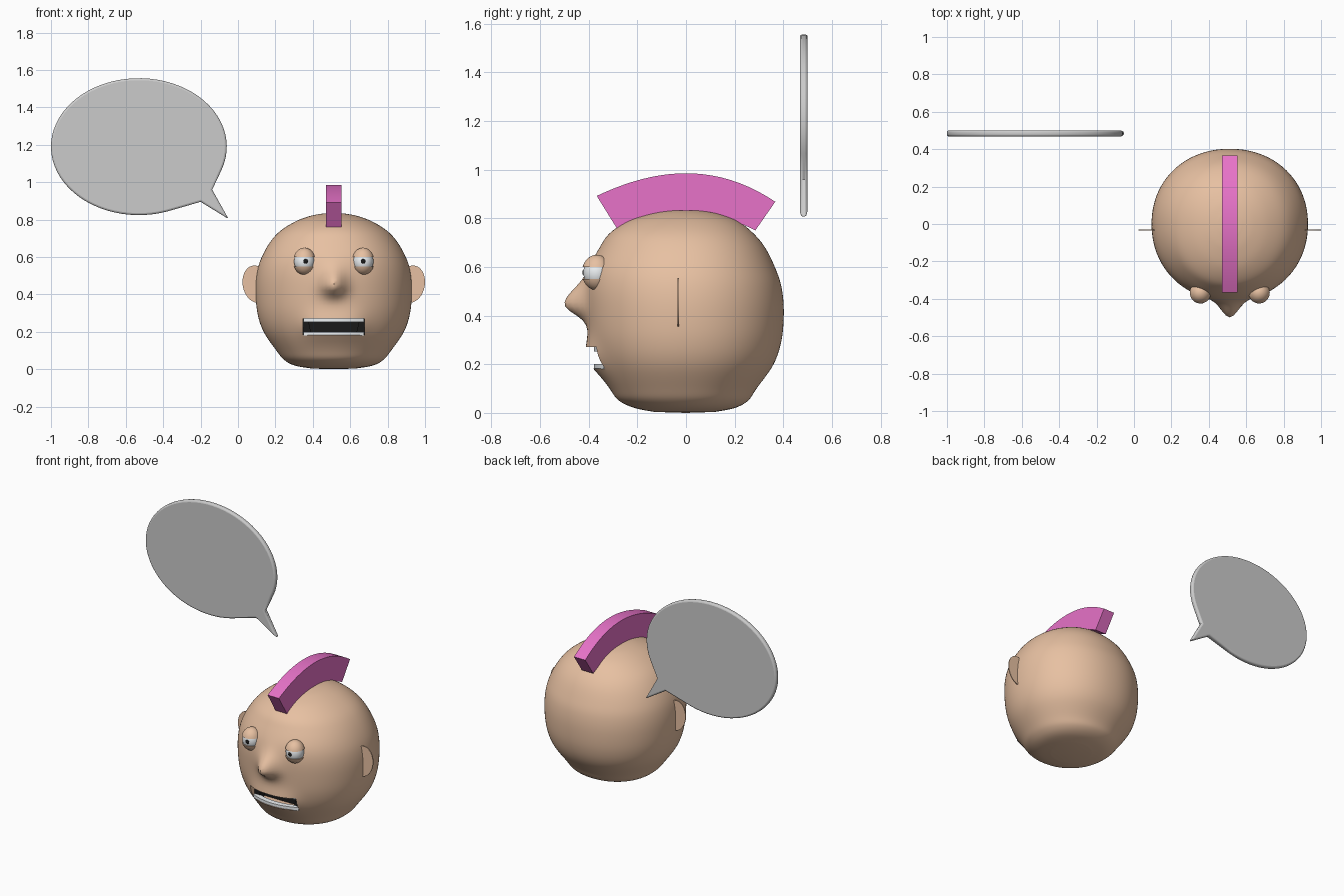
import bpy, bmesh, math
from mathutils import Matrix, Vector

if "Cube" in bpy.data.objects:
    bpy.data.objects.remove(bpy.data.objects["Cube"])

CX = 0.512  # head centre in x


def mat(name, rgb):
    m = bpy.data.materials.new(name)
    m.diffuse_color = (*rgb, 1)
    m.use_nodes = True
    m.node_tree.nodes["Principled BSDF"].inputs["Base Color"].default_value = m.diffuse_color
    return m


SKIN = mat("skin", (0.80, 0.53, 0.36))
PINK = mat("hair_pink", (0.80, 0.17, 0.58))
BLACK = mat("black", (0.01, 0.01, 0.01))
WHITE = mat("off_white", (0.86, 0.89, 0.91))


def finish(bm, name, material=None, angle=40):
    bmesh.ops.recalc_face_normals(bm, faces=bm.faces)
    me = bpy.data.meshes.new(name)
    bm.to_mesh(me)
    bm.free()
    ob = bpy.data.objects.new(name, me)
    bpy.context.collection.objects.link(ob)
    if material:
        me.materials.append(material)
    smooth(ob, angle)
    return ob


def smooth(ob, angle):
    bpy.ops.object.select_all(action='DESELECT')
    ob.select_set(True)
    bpy.context.view_layer.objects.active = ob
    bpy.ops.object.shade_smooth_by_angle(angle=math.radians(angle))


def box(name, lo, hi, material=None):
    lo, hi = Vector(lo), Vector(hi)
    bm = bmesh.new()
    bmesh.ops.create_cube(bm, size=1, matrix=Matrix.Translation((lo + hi) / 2) @ Matrix.Diagonal((*(hi - lo), 1)))
    return finish(bm, name, material)


def ball(name, centre, radii, material, keep=None):
    """Ellipsoid; keep = (height, side) keeps only the cap above (+1) or below (-1)."""
    bm = bmesh.new()
    bmesh.ops.create_uvsphere(bm, u_segments=32, v_segments=20, radius=1,
                              matrix=Matrix.Translation(centre) @ Matrix.Diagonal((*radii, 1)))
    if keep:
        h, side = keep
        bmesh.ops.bisect_plane(bm, geom=bm.verts[:] + bm.edges[:] + bm.faces[:],
                               plane_co=(0, 0, h), plane_no=(0, 0, side), clear_inner=True)
        bmesh.ops.holes_fill(bm, edges=[e for e in bm.edges if e.is_boundary])
    return finish(bm, name, material)


def slab(name, outline, axis, depth, material=None, angle=40):
    """Closed outline of 3D points extruded along an axis."""
    bm = bmesh.new()
    f = bm.faces.new([bm.verts.new(p) for p in outline])
    r = bmesh.ops.extrude_face_region(bm, geom=[f])
    bmesh.ops.translate(bm, vec=Vector(axis) * depth,
                        verts=[v for v in r["geom"] if isinstance(v, bmesh.types.BMVert)])
    return finish(bm, name, material, angle)


def catmull(a, b, c, d, t):
    return tuple(0.5 * (2 * q + (r - p) * t + (2 * p - 5 * q + 4 * r - s) * t * t + (3 * q - p - 3 * r + s) * t ** 3)
                 for p, q, r, s in zip(a, b, c, d))


# Head: lofted rings (z, half width, front depth, back depth) with nose and muzzle swellings
RINGS = [(0.004, .12, .13, .12), (.02, .21, .21, .20), (.05, .265, .275, .255), (.10, .307, .312, .29),
         (.20, .375, .365, .36), (.30, .408, .395, .393), (.42, .418, .408, .402), (.52, .410, .410, .392),
         (.60, .385, .395, .365), (.68, .340, .355, .325), (.74, .285, .312, .275), (.79, .205, .235, .21),
         (.82, .125, .14, .13), (.832, .06, .065, .06)]
SEG = 128


def face_push(dx, z):
    sz = 0.085 if z > 0.445 else 0.052
    nose = 0.09 * math.exp(-(dx / 0.062) ** 2 - ((z - 0.445) / sz) ** 2)
    muzzle = 0.034 * math.exp(-(dx / 0.17) ** 4 - ((z - 0.225) / 0.075) ** 2)
    return nose + muzzle


bm = bmesh.new()
profile = []
pts = [RINGS[0]] + RINGS + [RINGS[-1]]
for i in range(len(RINGS) - 1):
    profile += [catmull(*pts[i:i + 4], k / 6) for k in range(6)]
profile.append(RINGS[-1])
loops = []
for z, hw, yf, yb in profile:
    loop = []
    for s in range(SEG):
        a = 2 * math.pi * s / SEG
        c, n = math.cos(a), math.sin(a)
        q = (abs(c) ** 2.1 + abs(n) ** 2.1) ** (-1 / 2.1)
        dx, y = hw * c * q, n * q * (yb if n > 0 else yf)
        if n < 0:
            y -= face_push(dx, z)
        loop.append(bm.verts.new((CX + dx, y, z)))
    loops.append(loop)
for lo, hi in zip(loops, loops[1:]):
    for s in range(SEG):
        t = (s + 1) % SEG
        bm.faces.new((lo[s], lo[t], hi[t], hi[s]))
for loop, z in ((loops[0], 0.0), (loops[-1], 0.835)):
    tip = bm.verts.new((CX, 0, z))
    for s in range(SEG):
        bm.faces.new((loop[s], loop[(s + 1) % SEG], tip))
head = finish(bm, "head", SKIN)

# Mouth cavity
cutter = box("mouth_cutter", (CX - .165, -.6, .182), (CX + .165, -.27, .270))
cutter.hide_render = True
mod = head.modifiers.new("mouth", 'BOOLEAN')
mod.operation, mod.solver, mod.object = 'DIFFERENCE', 'EXACT', cutter
bpy.context.view_layer.objects.active = head
bpy.ops.object.modifier_apply(modifier="mouth")
bpy.data.objects.remove(cutter)
smooth(head, 40)
box("mouth_inside", (CX - .163, -.285, .183), (CX + .163, -.272, .269), BLACK)


# Teeth: curved strips above and below, with corner pieces
def arc_y(dx):
    return -0.378 + 1.5 * dx * dx


xs = [-.162 + .324 * i / 12 for i in range(13)]
for name, z, h in (("upper_teeth", .252, .020), ("lower_teeth", .180, .020)):
    front = [(CX + x, arc_y(x), z) for x in xs]
    back = [(CX + x, arc_y(x) + .035, z) for x in reversed(xs)]
    slab(name, front + back, (0, 0, 1), h, WHITE)
for side in (-1, 1):
    slab("mouth_corner", [(CX + side * x, -.325, z) for x, z in
                          ((.164, .183), (.118, .183), (.138, .269), (.164, .269))], (0, 1, 0), .045, BLACK)

# Eyes with lids and pupils, and ears
for side, tag in ((-1, "left"), (1, "right")):
    ex = CX + side * 0.157
    eye = (ex, -0.367, 0.577)
    ball(tag + "_eyeball", eye, (.055, .055, .066), WHITE)
    ball(tag + "_upper_lid", eye, (.060, .061, .073), SKIN, (.600, 1))
    ball(tag + "_lower_lid", eye, (.060, .061, .073), SKIN, (.550, -1))
    ball(tag + "_pupil", (ex + (.006 if side < 0 else 0), -0.418, .577), (.013, .008, .013), BLACK)
    ear = []
    for i in range(40):
        a = 2 * math.pi * i / 40
        ear.append((CX + side * (.415 + .073 * math.cos(a)), -.035,
                    .455 + .012 * math.cos(a) + .099 * math.sin(a)))
    slab(tag + "_ear", ear, (0, 1, 0), .006, SKIN)


# Mohawk crest: band between two arcs
def parabola(half, z0, z1, zm, n=20):
    out = []
    for i in range(n + 1):
        t = -1 + 2 * i / n
        out.append((CX - .041, half * t, zm * (1 - t * t) + z0 * (1 - t) / 2 * t * t + z1 * (1 + t) / 2 * t * t))
    return out


slab("mohawk", parabola(.367, .892, .868, .985) + parabola(.285, .76, .75, .822)[::-1], (1, 0, 0), .082, PINK, 30)

# Speech bubble: ellipse with a tail, rounded rim
outline = []
for i in range(61):
    a = math.radians(-20 + 309 * i / 60)
    outline.append((-.53 + .47 * math.cos(a), .468, 1.19 + .366 * math.sin(a)))
outline += [(-.20, .468, .895), (-.05, .468, .803), (-.138, .468, .96)]
bubble = slab("speech_bubble", outline, (0, 1, 0), .032, None, 50)
bev = bubble.modifiers.new("rim", 'BEVEL')
bev.width, bev.segments, bev.limit_method, bev.angle_limit = .011, 3, 'ANGLE', math.radians(60)
